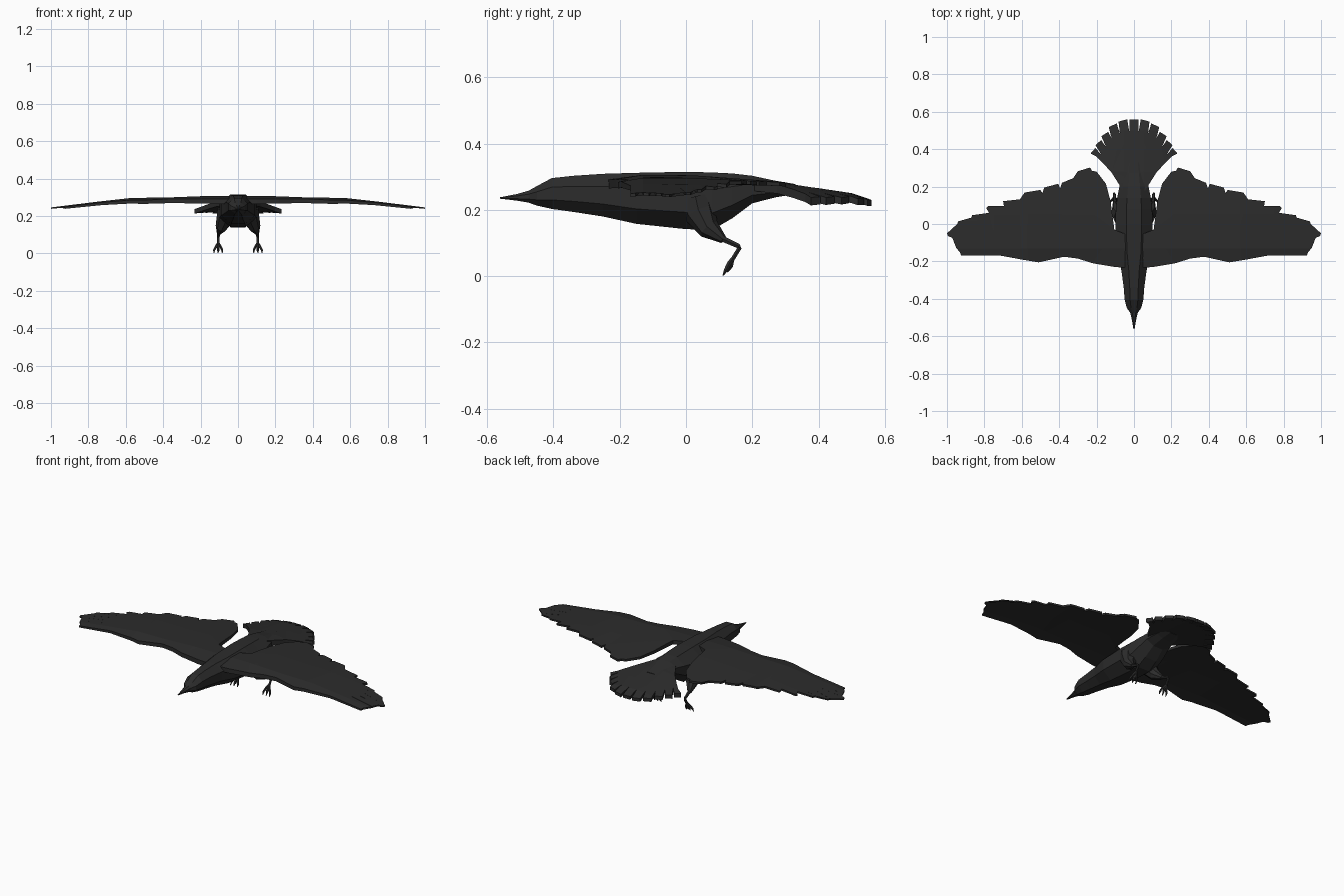
import bpy, bmesh, math
from mathutils import Vector

if "Cube" in bpy.data.objects:
    bpy.data.objects.remove(bpy.data.objects["Cube"])

black = bpy.data.materials.new("crow black")
black.diffuse_color = (0.025, 0.025, 0.025, 1)
black.use_nodes = True
black.node_tree.nodes["Principled BSDF"].inputs["Base Color"].default_value = black.diffuse_color


def make(name, verts, faces, mirror=False):
    me = bpy.data.meshes.new(name)
    me.from_pydata(verts, [], faces)
    bm = bmesh.new()
    bm.from_mesh(me)
    bmesh.ops.recalc_face_normals(bm, faces=bm.faces)
    bm.to_mesh(me)
    bm.free()
    me.materials.append(black)
    ob = bpy.data.objects.new(name, me)
    bpy.context.collection.objects.link(ob)
    if mirror:
        m = ob.modifiers.new("mirror", 'MIRROR')
        m.use_mirror_merge = False
    return ob


def loft(name, rings, mirror=False):
    n = len(rings[0])
    verts = [v for r in rings for v in r]
    faces = [(i * n + k, i * n + (k + 1) % n, (i + 1) * n + (k + 1) % n, (i + 1) * n + k)
             for i in range(len(rings) - 1) for k in range(n)]
    faces += [tuple(range(n)), tuple(range(len(verts) - n, len(verts)))]
    return make(name, verts, faces, mirror)


def tube(name, path, sides=6):
    """Mirrored limb through (x, y, z, radius) points."""
    pts = [Vector(p[:3]) for p in path]
    rings = []
    for i, p in enumerate(pts):
        d = (pts[min(i + 1, len(pts) - 1)] - pts[max(i - 1, 0)]).normalized()
        u = Vector((1, 0, 0))
        u = (u - d * u.dot(d)).normalized()
        w = d.cross(u)
        rings.append([p + path[i][3] * (u * math.cos(a) + w * math.sin(a))
                      for a in (2 * math.pi * k / sides for k in range(sides))])
    return loft(name, rings, True)


def sheet(name, outline, xcuts, ycuts, top, thick, mirror=False):
    """Thin curved slab from a flat outline, cut so it can bend."""
    bm = bmesh.new()
    f = bm.faces.new([bm.verts.new((x, y, 0)) for x, y in outline])
    bmesh.ops.triangulate(bm, faces=[f])
    cuts = [((c, 0, 0), (1, 0, 0)) for c in xcuts] + [((0, c, 0), (0, 1, 0)) for c in ycuts]
    for co, no in cuts:
        bmesh.ops.bisect_plane(bm, geom=bm.verts[:] + bm.edges[:] + bm.faces[:],
                               plane_co=co, plane_no=no, dist=1e-5)
    bm.verts.index_update()
    xy = [(v.co.x, v.co.y) for v in bm.verts]
    n = len(xy)
    verts = [(x, y, top(x, y)) for x, y in xy]
    verts += [(x, y, top(x, y) - thick(x, y)) for x, y in xy]
    up = [[v.index for v in f.verts] for f in bm.faces]
    faces = up + [[i + n for i in reversed(f)] for f in up]
    for e in bm.edges:
        if len(e.link_faces) == 1:
            a, b = e.verts[0].index, e.verts[1].index
            faces.append([a, b, b + n, a + n])
    bm.free()
    return make(name, verts, faces, mirror)


def interp(table, x):
    if x <= table[0][0]:
        return table[0][1]
    for (a, u), (b, v) in zip(table, table[1:]):
        if x <= b:
            return u + (v - u) * (x - a) / (b - a)
    return table[-1][1]


# Body, head and beak: y, bottom, top, half width
stations = [(-.562, .234, .238, .003), (-.51, .228, .248, .012), (-.475, .222, .258, .02),
            (-.45, .213, .272, .038), (-.405, .203, .296, .05), (-.34, .194, .303, .055),
            (-.25, .18, .309, .067), (-.15, .158, .312, .09), (0, .142, .315, .1),
            (.08, .14, .313, .097), (.14, .175, .31, .09), (.2, .22, .303, .078),
            (.27, .238, .288, .065), (.33, .248, .278, .05)]
rings = []
for y, zb, zt, hw in stations:
    ring = []
    for k in range(8):
        a = math.radians(22.5 + 45 * k)
        c = math.cos(math.pi / 8)
        ring.append((hw * math.cos(a) / c, y, (zb + zt) / 2 + (zt - zb) / 2 * math.sin(a) / c))
    rings.append(ring)
loft("body", rings)

# Wings: leading edge, finger feathers, stepped trailing edge
wing = [(.03, -.235), (.1, -.23), (.22, -.21), (.3, -.185), (.375, -.175), (.51, -.205),
        (.6, -.19), (.72, -.168), (.925, -.168), (.93, -.152), (.81, -.135),
        (.95, -.128), (.957, -.112), (.82, -.1), (.965, -.09), (.972, -.074), (.83, -.06),
        (.995, -.064), (1, -.05), (.83, -.018), (.945, .0), (.94, .014), (.81, .022),
        (.87, .034), (.865, .047), (.775, .06), (.79, .085), (.78, .095), (.695, .095),
        (.7, .122), (.61, .132), (.585, .168), (.5, .182), (.49, .165), (.48, .195),
        (.405, .215), (.395, .19), (.385, .22), (.325, .245), (.315, .225), (.3, .282),
        (.235, .302), (.225, .285), (.2, .28), (.15, .215), (.125, .12), (.105, -.03), (.03, -.06)]
arch = [(.05, .306), (.2, .306), (.38, .299), (.57, .297), (.75, .277), (1, .246)]


def wing_top(x, y):
    return (interp(arch, x) - .022 * max(0, y / .3) * (1.2 - x)
            - interp([(-.21, .014), (-.13, 0)], y))


def wing_thick(x, y):
    return interp([(.05, .028), (.5, .02), (1, .008)], x) * interp([(-.13, 1), (.25, .5)], y)


sheet("wings", wing, (.2, .38, .57, .75), (-.13, .05), wing_top, wing_thick, True)

# Tail fan: eleven feathers around a pivot
right = []
for i in range(6):
    a = 8 * i
    r = interp([(0, .435), (12, .43), (20, .405), (27, .375), (40, .345)], a)
    for da, rr in ((-3.2, r), (3.2, r - .006), (4, r - .07)):
        if (i or da > 0) and not (i == 5 and da == 4):
            t = math.radians(a + da)
            right.append((rr * math.sin(t), .13 + rr * math.cos(t)))
right += [(.2, .36), (.165, .325), (.12, .275), (.085, .22), (.06, .18)]
tail = right + [(-x, y) for x, y in reversed(right)]
sheet("tail", tail, (-.12, -.05, .05, .12), (.28, .4, .5),
      lambda x, y: interp([(.18, .292), (.28, .285), (.5, .251), (.565, .229)], y) - .6 * x * x,
      lambda x, y: interp([(.2, .03), (.565, .018)], y))

# Legs and feet
tube("thighs", [(.06, .03, .235, .05), (.066, .042, .19, .049), (.088, .07, .142, .033),
                (.102, .113, .11, .012)], 8)
tube("shins", [(.1, .095, .12, .011), (.105, .158, .091, .008), (.106, .162, .086, .007),
               (.106, .14, .05, .007)])
for label, x in (("inner", .084), ("middle", .106), ("outer", .128)):
    tube(label + "_toes", [(.106, .145, .058, .006), ((x + .104) / 2, .13, .038, .007),
                           (x, .12, .018, .006), (x, .112, .002, .002)], 5)
tube("hind_toes", [(.106, .142, .055, .005), (.104, .136, .03, .006), (.102, .125, .012, .002)], 5)
